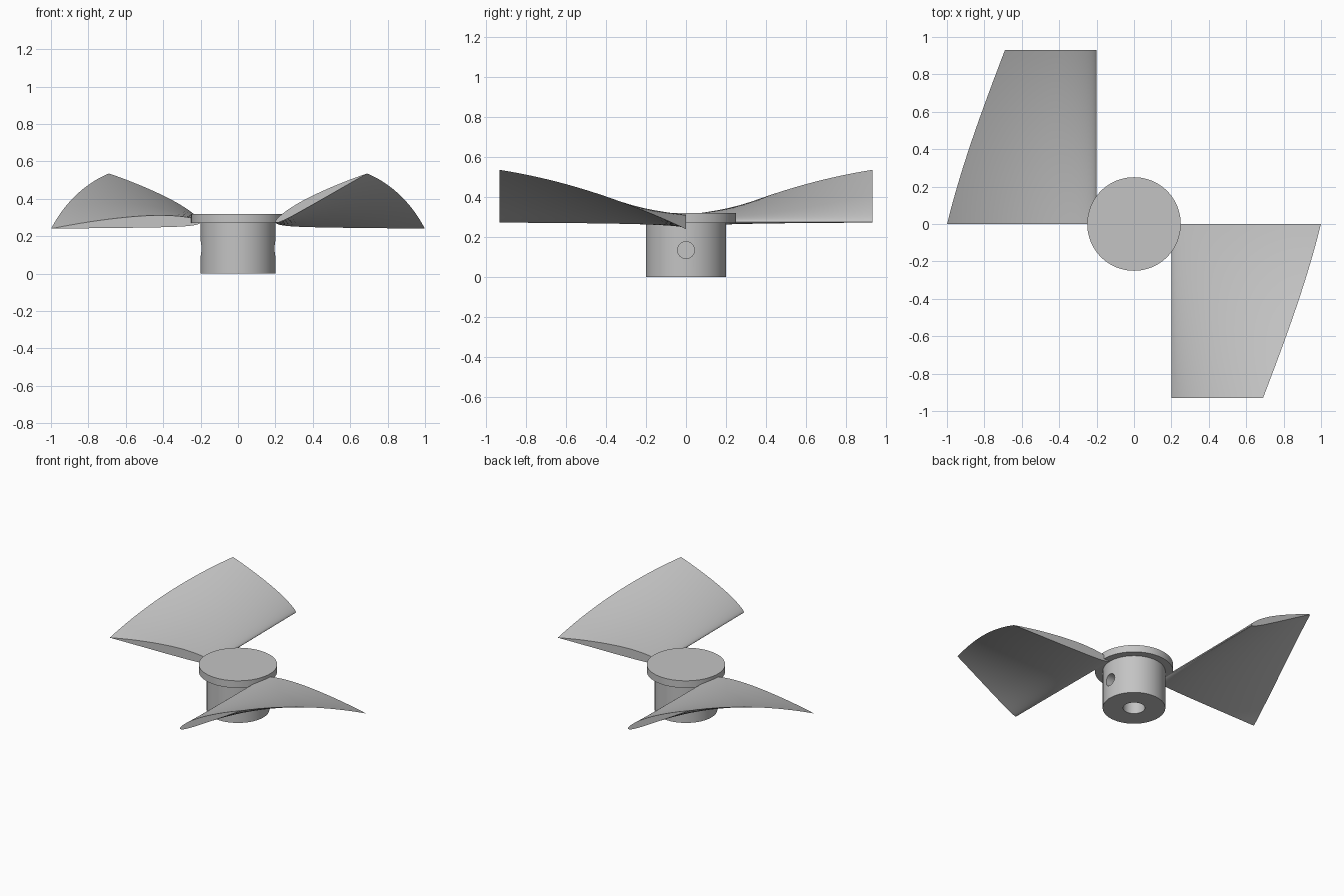
import bpy
import bmesh
import math
from mathutils import Matrix

cube = bpy.data.objects.get("Cube")
if cube:
    bpy.data.objects.remove(cube, do_unlink=True)

# Single plain grey
grey = bpy.data.materials.new("plain_grey")
grey.use_nodes = True
GREY = (0.55, 0.55, 0.55, 1.0)
grey.diffuse_color = GREY
grey.node_tree.nodes["Principled BSDF"].inputs["Base Color"].default_value = GREY


def activate(obj):
    bpy.ops.object.select_all(action="DESELECT")
    obj.select_set(True)
    bpy.context.view_layer.objects.active = obj


def make_object(name, bm):
    bmesh.ops.recalc_face_normals(bm, faces=bm.faces)
    mesh = bpy.data.meshes.new(name)
    bm.to_mesh(mesh)
    bm.free()
    mesh.materials.append(grey)
    obj = bpy.data.objects.new(name, mesh)
    bpy.context.collection.objects.link(obj)
    return obj


def smooth(obj):
    activate(obj)
    bpy.ops.object.shade_smooth_by_angle(angle=math.radians(30))


def cylinder(name, radius, length, matrix, segments=64):
    bm = bmesh.new()
    bmesh.ops.create_cone(bm, cap_ends=True, segments=segments, radius1=radius,
                          radius2=radius, depth=length, matrix=matrix)
    return make_object(name, bm)


def cut(obj, cutter):
    cutter.hide_render = True
    mod = obj.modifiers.new("cut", "BOOLEAN")
    mod.operation = "DIFFERENCE"
    mod.solver = "EXACT"
    mod.object = cutter
    activate(obj)
    bpy.ops.object.modifier_apply(modifier=mod.name)
    bpy.data.objects.remove(cutter, do_unlink=True)


# Hub with a shaft bore underneath and a screw hole on each side
hub = cylinder("hub", 0.2, 0.27, Matrix.Translation((0, 0, 0.135)), 96)
cut(hub, cylinder("bore_cutter", 0.07, 0.5, Matrix.Translation((0, 0, 0))))
for side in (1, -1):
    place = Matrix.Translation((side * 0.2, 0, 0.135)) @ Matrix.Rotation(math.pi / 2, 4, "Y")
    cut(hub, cylinder("screw_hole_cutter", 0.042, 0.2, place, 32))
smooth(hub)

# Flat cap disc
smooth(cylinder("cap_disc", 0.25, 0.05, Matrix.Translation((0, 0, 0.295)), 96))


def airfoil(steps=28, thickness=0.08, camber=0.02, peak=0.4):
    """Closed wing section of unit chord, nose at the origin."""
    upper, lower = [], []
    for i in range(steps + 1):
        c = (1 - math.cos(math.pi * i / steps)) / 2
        half = 5 * thickness * (0.2969 * math.sqrt(c) - 0.126 * c - 0.3516 * c**2
                                + 0.2843 * c**3 - 0.1036 * c**4)
        span = peak if c < peak else 1 - peak
        mid = camber * (1 - ((c - peak) / span) ** 2)
        upper.append((c, mid + half))
        lower.append((c, mid - half))
    return upper + lower[-2:0:-1]


# Blades: wing section that twists and narrows from root to tip
def blade(name, turn, rows=32):
    bm = bmesh.new()
    rings = []
    for r in range(rows + 1):
        t = r / rows
        angle = math.radians(-2.5 + 30.5 * t)
        chord = 0.8 - 0.245 * t
        ca, sa = math.cos(angle) * chord, math.sin(angle) * chord
        rings.append([bm.verts.new((0.2 + u * ca - v * sa, -0.93 * t, 0.275 + u * sa + v * ca))
                      for u, v in airfoil()])
    for a, b in zip(rings, rings[1:]):
        for i in range(len(a)):
            j = (i + 1) % len(a)
            bm.faces.new((a[i], a[j], b[j], b[i]))
    bm.faces.new(rings[0])
    bm.faces.new(rings[-1])
    bm.transform(Matrix.Rotation(turn, 4, "Z"))
    smooth(make_object(name, bm))


blade("front_blade", 0)
blade("back_blade", math.pi)
